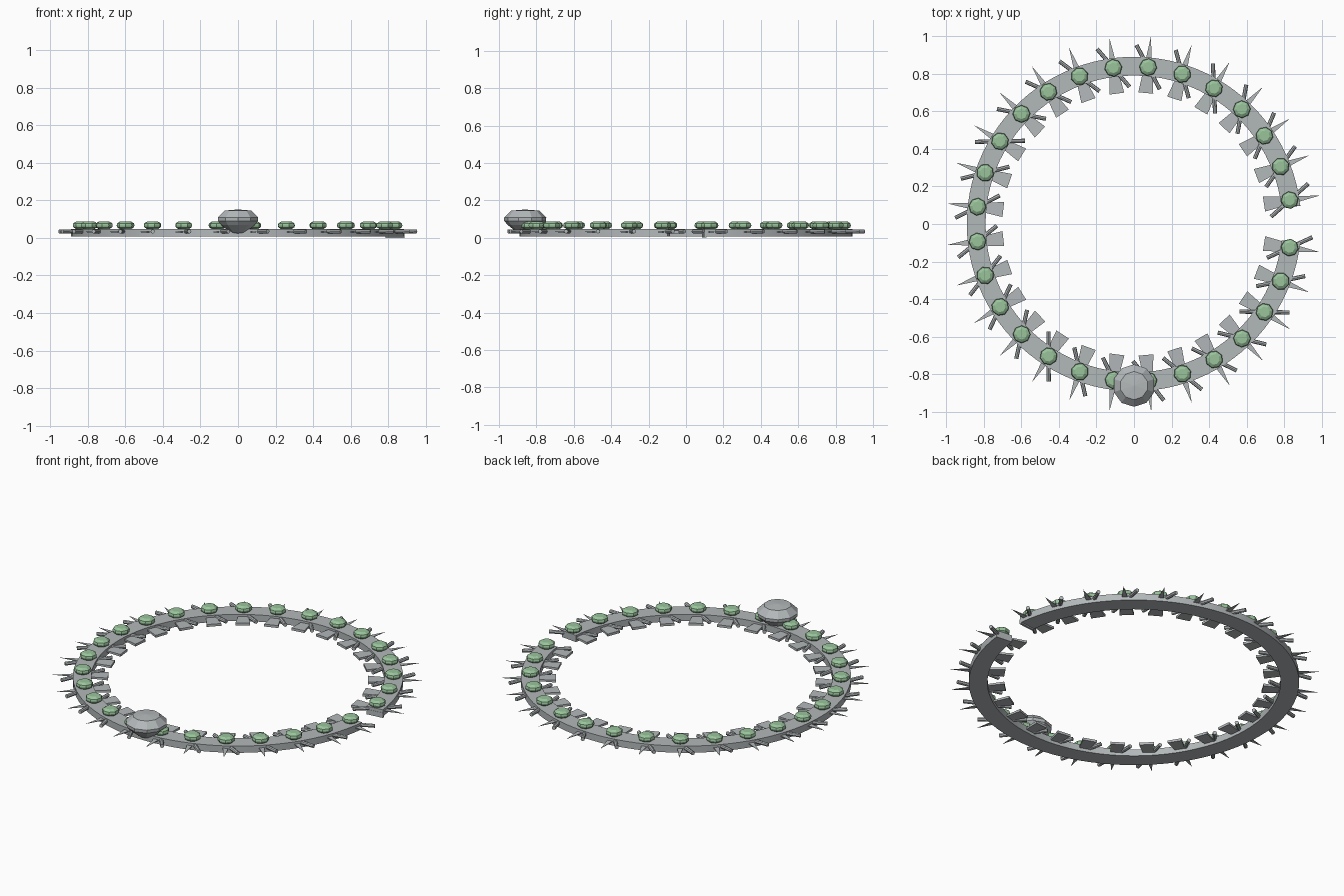
import bpy, bmesh, math
from mathutils import Matrix, Vector

if "Cube" in bpy.data.objects:
    bpy.data.objects.remove(bpy.data.objects["Cube"])


def material(name, rgb):
    m = bpy.data.materials.new(name)
    m.diffuse_color = (*rgb, 1)
    m.use_nodes = True
    m.node_tree.nodes["Principled BSDF"].inputs["Base Color"].default_value = m.diffuse_color
    return m


SILVER = material("silver", (0.45, 0.48, 0.49))
GREEN = material("green stone", (0.32, 0.55, 0.33))


def finish(name, bm, mat, loc=(0, 0, 0), turn=0.0):
    bmesh.ops.recalc_face_normals(bm, faces=bm.faces)
    me = bpy.data.meshes.new(name)
    bm.to_mesh(me)
    bm.free()
    me.materials.append(mat)
    ob = bpy.data.objects.new(name, me)
    bpy.context.collection.objects.link(ob)
    ob.location = loc
    ob.rotation_euler.z = turn
    return ob


def copy_to(ob, loc, turn):
    c = ob.copy()
    bpy.context.collection.objects.link(c)
    c.location = loc
    c.rotation_euler.z = turn


def stone(profile, sides):
    """Faceted stone turned from (radius, height) rings, closed at both ends."""
    bm = bmesh.new()
    rings = []
    for r, z in profile:
        if r == 0:
            rings.append([bm.verts.new((0, 0, z))] * sides)
        else:
            rings.append([bm.verts.new((r * math.cos(i * math.tau / sides),
                                        r * math.sin(i * math.tau / sides), z))
                          for i in range(sides)])
    for a, b in zip(rings, rings[1:]):
        for i in range(sides):
            j = (i + 1) % sides
            bm.faces.new(list(dict.fromkeys((a[i], a[j], b[j], b[i]))))
    for r, ring in ((profile[0][0], rings[0]), (profile[-1][0], rings[-1])):
        if r:
            bm.faces.new(ring)
    return bm


# Open band
GAP = math.radians(6.3)
bm = bmesh.new()
rows = []
STEPS = 96
for i in range(STEPS + 1):
    a = GAP + (math.tau - 2 * GAP) * i / STEPS
    rows.append([bm.verts.new((r * math.cos(a), r * math.sin(a), z))
                 for r, z in ((0.79, 0.008), (0.89, 0.008), (0.89, 0.048), (0.79, 0.048))])
for p, q in zip(rows, rows[1:]):
    for i in range(4):
        j = (i + 1) % 4
        bm.faces.new((p[i], p[j], q[j], q[i]))
bm.faces.new(rows[0])
bm.faces.new(rows[-1])
band = finish("band", bm, SILVER)
bpy.context.view_layer.objects.active = band
band.select_set(True)
bpy.ops.object.shade_smooth_by_angle()

# Thin end plate at one end of the band
bm = bmesh.new()
bmesh.ops.create_cube(bm, size=1, matrix=Matrix.Diagonal((0.1, 0.012, 0.03, 1)))
finish("end_plate", bm, SILVER, (0.835, 0.097, 0.015), GAP)

# Small stone, thin rod and tapered spike, each pointing outward along +x
gem = finish("small_stone", stone([(0.028, 0.046), (0.044, 0.056), (0.047, 0.066),
                                   (0.044, 0.077), (0.028, 0.087)], 8), GREEN)

bm = bmesh.new()
bmesh.ops.create_cone(bm, cap_ends=True, segments=8, radius1=0.011, radius2=0.011, depth=0.266,
                      matrix=Matrix.Translation((0, 0, 0.034)) @ Matrix.Rotation(math.pi / 2, 4, 'Y'))
rod = finish("rod", bm, SILVER)

bm = bmesh.new()
tip = bm.verts.new((0.163, 0, 0.031))
base = [bm.verts.new((-0.138, y, z)) for y, z in
        ((-0.04, 0.024), (0.04, 0.024), (0.04, 0.038), (-0.04, 0.038))]
bm.faces.new(base)
for i in range(4):
    bm.faces.new((base[i], base[(i + 1) % 4], tip))
spike = finish("spike", bm, SILVER)

# Repeat the set around the band
COUNT, FIRST, LAST = 28, math.radians(8.7), math.radians(351.4)
for k in range(COUNT):
    a = FIRST + (LAST - FIRST) * k / (COUNT - 1)
    loc = Vector((0.838 * math.cos(a), 0.838 * math.sin(a), 0))
    for ob, extra in ((gem, 0), (rod, math.radians(33)), (spike, 0)):
        if k == 0:
            ob.location = loc
            ob.rotation_euler.z = a + extra
        else:
            copy_to(ob, loc, a + extra)

# Large front stone
finish("large_stone", stone([(0, 0.01), (0.045, 0.03), (0.092, 0.067), (0.112, 0.09),
                             (0.113, 0.108), (0.075, 0.145), (0, 0.151)], 10),
       SILVER, (0, -0.86, 0), math.radians(18))
